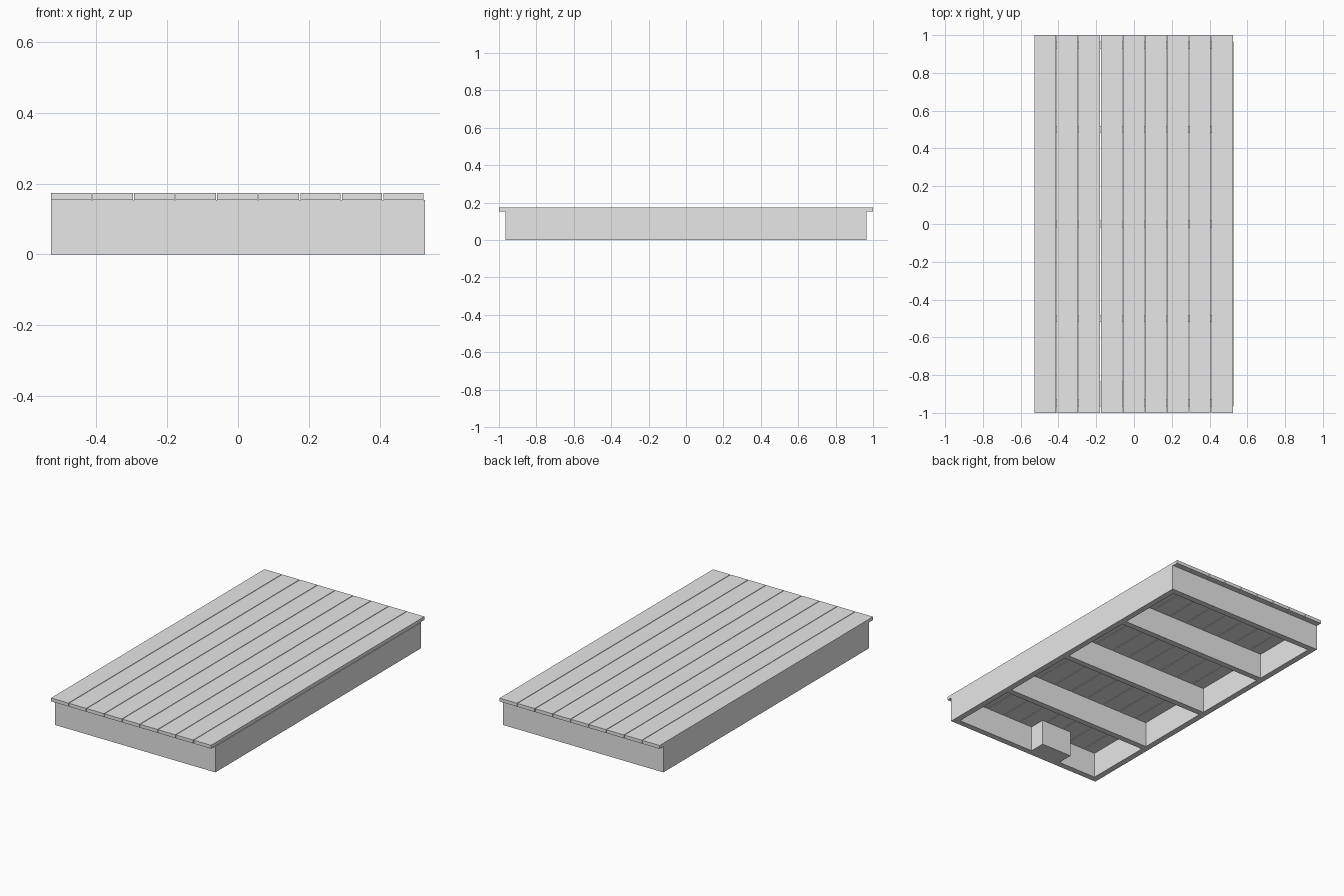
import bpy

if "Cube" in bpy.data.objects:
    bpy.data.objects.remove(bpy.data.objects["Cube"], do_unlink=True)

# One plain grey for everything
grey = bpy.data.materials.new("plain_grey")
grey.use_nodes = True
colour = (0.8, 0.8, 0.8, 1)
grey.diffuse_color = colour
grey.node_tree.nodes["Principled BSDF"].inputs["Base Color"].default_value = colour


def board(name, x, y, z):
    """Box spanning the given (low, high) range on each axis."""
    spans = (x, y, z)
    bpy.ops.mesh.primitive_cube_add(size=1)
    obj = bpy.context.object
    obj.name = name
    for v in obj.data.vertices:
        v.co = [lo + (c + 0.5) * (hi - lo) for c, (lo, hi) in zip(v.co, spans)]
    obj.data.materials.append(grey)
    return obj


HALF_X, HALF_Y = 0.527, 0.965
THICK = 0.036
FRAME_Z = (0, 0.153)
DECK_Z = (0.153, 0.173)
INNER_X, INNER_Y = HALF_X - THICK, HALF_Y - THICK

# Outer frame
board("side_beam_left", (INNER_X, HALF_X), (-HALF_Y, HALF_Y), FRAME_Z)
board("side_beam_right", (-HALF_X, -INNER_X), (-HALF_Y, HALF_Y), FRAME_Z)
board("end_beam_front", (-INNER_X, INNER_X), (-HALF_Y, -INNER_Y), FRAME_Z)
board("end_beam_back", (-INNER_X, INNER_X), (INNER_Y, HALF_Y), FRAME_Z)

# Cross joists
for i, y in enumerate((-0.5, 0, 0.5)):
    board(f"joist_{i + 1}", (-INNER_X, INNER_X), (y - THICK / 2, y + THICK / 2), FRAME_Z)

# Solid block behind the front beam
board("front_block", (-0.235, -0.031), (-INNER_Y, -0.833), FRAME_Z)

# Deck planks with narrow gaps
PITCH, WIDTH = 0.1171, 0.1135
for i in range(9):
    x = -HALF_X + i * PITCH
    board(f"deck_plank_{i + 1}", (x, x + WIDTH), (-1, 1), DECK_Z)
